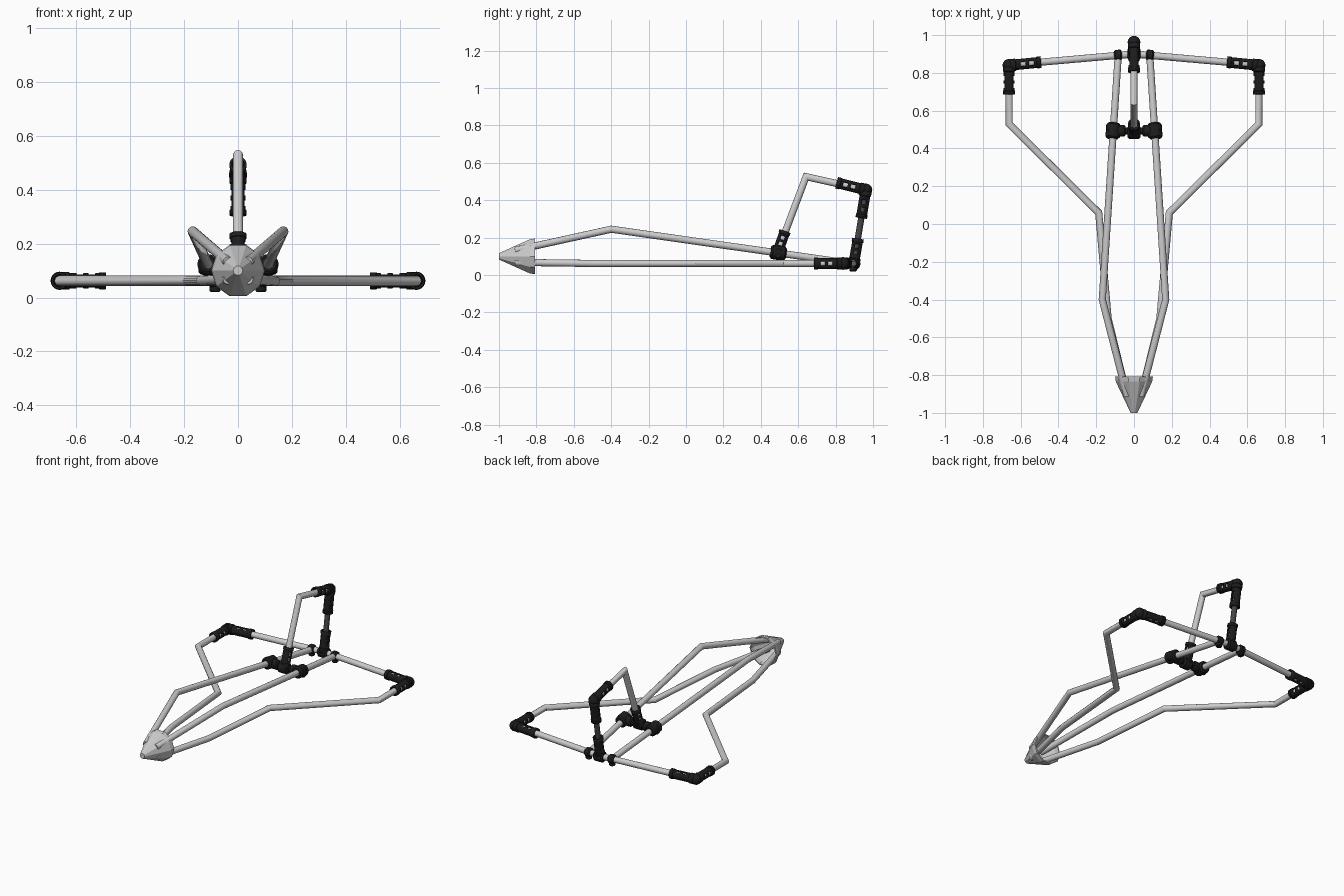
import bpy, bmesh, math
from mathutils import Vector

if "Cube" in bpy.data.objects:
    bpy.data.objects.remove(bpy.data.objects["Cube"])

black = bpy.data.materials.new("black_plastic")
black.diffuse_color = (0.012, 0.012, 0.012, 1)
black.use_nodes = True
black.node_tree.nodes["Principled BSDF"].inputs["Base Color"].default_value = black.diffuse_color
dark = bpy.data.materials.new("dark_tube")
dark.diffuse_color = (0.06, 0.06, 0.06, 1)
dark.use_nodes = True
dark.node_tree.nodes["Principled BSDF"].inputs["Base Color"].default_value = dark.diffuse_color


def finish(bm, name, mat=None, smooth=True):
    me = bpy.data.meshes.new(name)
    bm.normal_update()
    bm.to_mesh(me)
    bm.free()
    ob = bpy.data.objects.new(name, me)
    bpy.context.collection.objects.link(ob)
    if mat:
        me.materials.append(mat)
    if smooth:
        bpy.ops.object.select_all(action='DESELECT')
        ob.select_set(True)
        bpy.context.view_layer.objects.active = ob
        bpy.ops.object.shade_smooth_by_angle(angle=math.radians(35))
    return ob


def ring(bm, centre, u, v, r, n):
    return [bm.verts.new(centre + r * (math.cos(2 * math.pi * i / n) * u + math.sin(2 * math.pi * i / n) * v))
            for i in range(n)]


def tube(name, pts, r=0.019, n=14, mat=None):
    """Straight runs with mitred bends along a path."""
    pts = [Vector(p) for p in pts]
    bm = bmesh.new()
    rings = []
    d = (pts[1] - pts[0]).normalized()
    u = d.orthogonal().normalized()
    v = d.cross(u)
    base = [pts[0] + r * (math.cos(2 * math.pi * i / n) * u + math.sin(2 * math.pi * i / n) * v) for i in range(n)]
    rings.append([bm.verts.new(p) for p in base])
    for k in range(1, len(pts)):
        d = (pts[k] - pts[k - 1]).normalized()
        nxt = (pts[k + 1] - pts[k]).normalized() if k + 1 < len(pts) else d
        plane = (d + nxt).normalized()
        # slide each corner along the run until it meets the mitre plane
        base = [p + d * ((pts[k] - p).dot(plane) / d.dot(plane)) for p in base]
        rings.append([bm.verts.new(p) for p in base])
    for a, b in zip(rings, rings[1:]):
        for i in range(n):
            bm.faces.new((a[i], a[(i + 1) % n], b[(i + 1) % n], b[i]))
    bm.faces.new(rings[0][::-1])
    bm.faces.new(rings[-1])
    return finish(bm, name, mat)


def sleeve(name, a, b, window, r=0.029):
    """Clip sleeve from a to b with raised end ribs and window cut-outs facing +-window."""
    a, b, w = Vector(a), Vector(b), Vector(window)
    d = (b - a).normalized()
    u = (w - d * w.dot(d)).normalized()
    v = d.cross(u)
    n = 16
    u2 = u * math.cos(math.pi / n) + v * math.sin(math.pi / n)
    v2 = d.cross(u2)
    stations = [(0, 0.033), (0.2, 0.033), (0.22, r), (0.36, r), (0.52, r), (0.62, r),
                (0.78, r), (0.86, r), (0.87, 0.032), (1, 0.032)]
    bm = bmesh.new()
    rs = [ring(bm, a.lerp(b, t), u2, v2, q, n) for t, q in stations]
    for k in range(len(rs) - 1):
        for i in range(n):
            f = (rs[k][i], rs[k][(i + 1) % n], rs[k + 1][(i + 1) % n], rs[k + 1][i])
            mid = sum((x.co for x in f), Vector()) / 4 - a
            side = (mid - d * mid.dot(d)).normalized()
            if k in (3, 5) and abs(side.dot(u)) > 0.8:
                continue
            bm.faces.new(f)
    ob = finish(bm, name, black)
    m = ob.modifiers.new("wall", 'SOLIDIFY')
    m.thickness = 0.009
    m.offset = -1


def barrel(name, a, b, r):
    """Solid clamp barrel with chamfered ends."""
    a, b = Vector(a), Vector(b)
    d = (b - a).normalized()
    u = d.orthogonal().normalized()
    v = d.cross(u)
    bm = bmesh.new()
    c = 0.25 * r
    rs = [ring(bm, p, u, v, q, 16) for p, q in
          ((a, r - c), (a + d * c, r), (b - d * c, r), (b, r - c))]
    for p, q in zip(rs, rs[1:]):
        for i in range(16):
            bm.faces.new((p[i], p[(i + 1) % 16], q[(i + 1) % 16], q[i]))
    bm.faces.new(rs[0][::-1])
    bm.faces.new(rs[-1])
    finish(bm, name, black)


def ball(name, p, r):
    bm = bmesh.new()
    bmesh.ops.create_uvsphere(bm, u_segments=16, v_segments=10, radius=r)
    bmesh.ops.translate(bm, verts=bm.verts, vec=p)
    finish(bm, name, black)


def elbow(name, corner, a, b, wa, wb):
    ball(name + "_corner", corner, 0.034)
    sleeve(name + "_arm_1", corner, a, wa)
    sleeve(name + "_arm_2", corner, b, wb)


# faceted hollow nose cone
bm = bmesh.new()
X, Z = Vector((1, 0, 0)), Vector((0, 0, 1))
rs = [ring(bm, Vector((0, y, 0.1)), X, Z, r, 10) for y, r in ((-1, 0.018), (-0.835, 0.096), (-0.808, 0.1))]
for p, q in zip(rs, rs[1:]):
    for i in range(10):
        bm.faces.new((p[i], p[(i + 1) % 10], q[(i + 1) % 10], q[i]))
bm.faces.new(rs[0])
bmesh.ops.recalc_face_normals(bm, faces=bm.faces)
nose = finish(bm, "nose_cone", smooth=False)
m = nose.modifiers.new("wall", 'SOLIDIFY')
m.thickness = 0.008
m.offset = -1

for s, side in ((-1, "left"), (1, "right")):
    # body tubes and wing outline
    tube(side + "_upper_body_tube", [(s * .037, -.91, .133), (s * .168, -.4, .245), (s * .083, .9, .06)])
    tube(side + "_wing_tube", [(s * .037, -.91, .068), (s * .137, -.5, .062), (s * .187, .06, .062),
                               (s * .662, .53, .062), (s * .662, .84, .062)])
    tube(side + "_rear_wing_tube", [(s * .66, .842, .062), (0, .9, .062)])
    # wing tip elbow
    elbow(side + "_wing_tip_elbow", (s * .662, .84, .062), (s * .492, .857, .062), (s * .662, .685, .062),
          (0, 0, 1), (1, 0, 0))
    # clamp where the body tube meets the rear tube
    barrel(side + "_rear_clamp", (s * .064, .895, .062), (s * .105, .892, .062), .029)
    barrel(side + "_rear_clamp_pin", (s * .085, .893, .02), (s * .085, .893, .07), .02)
    # clamp around the body tube under the fin
    barrel(side + "_mid_clamp", (s * .114, .452, .125), (s * .108, .535, .113), .038)
    barrel(side + "_mid_clamp_socket", (s * .045, .493, .117), (s * .146, .493, .117), .031)

# cross bar and fin
tube("cross_bar", [(-.1, .493, .117), (.1, .493, .117)], .019, mat=black)
barrel("fin_front_hub", (-.034, .485, .117), (.034, .485, .117), .036)
top = (0, .962, .455)
tube("fin_front_tube", [(0, .487, .115), (0, .642, .526), top])
tube("fin_rear_tube", [top, (0, .897, .062)], .017, mat=dark)
sleeve("fin_front_socket", (0, .487, .115), (0, .53, .235), (1, 0, 0))
elbow("fin_top_elbow", top, (0, .805, .494), (0, .937, .305), (1, 0, 0), (1, 0, 0))
sleeve("fin_rear_socket", (0, .897, .062), (0, .92, .195), (1, 0, 0))
barrel("fin_rear_hub", (-.034, .899, .06), (.034, .899, .06), .034)
